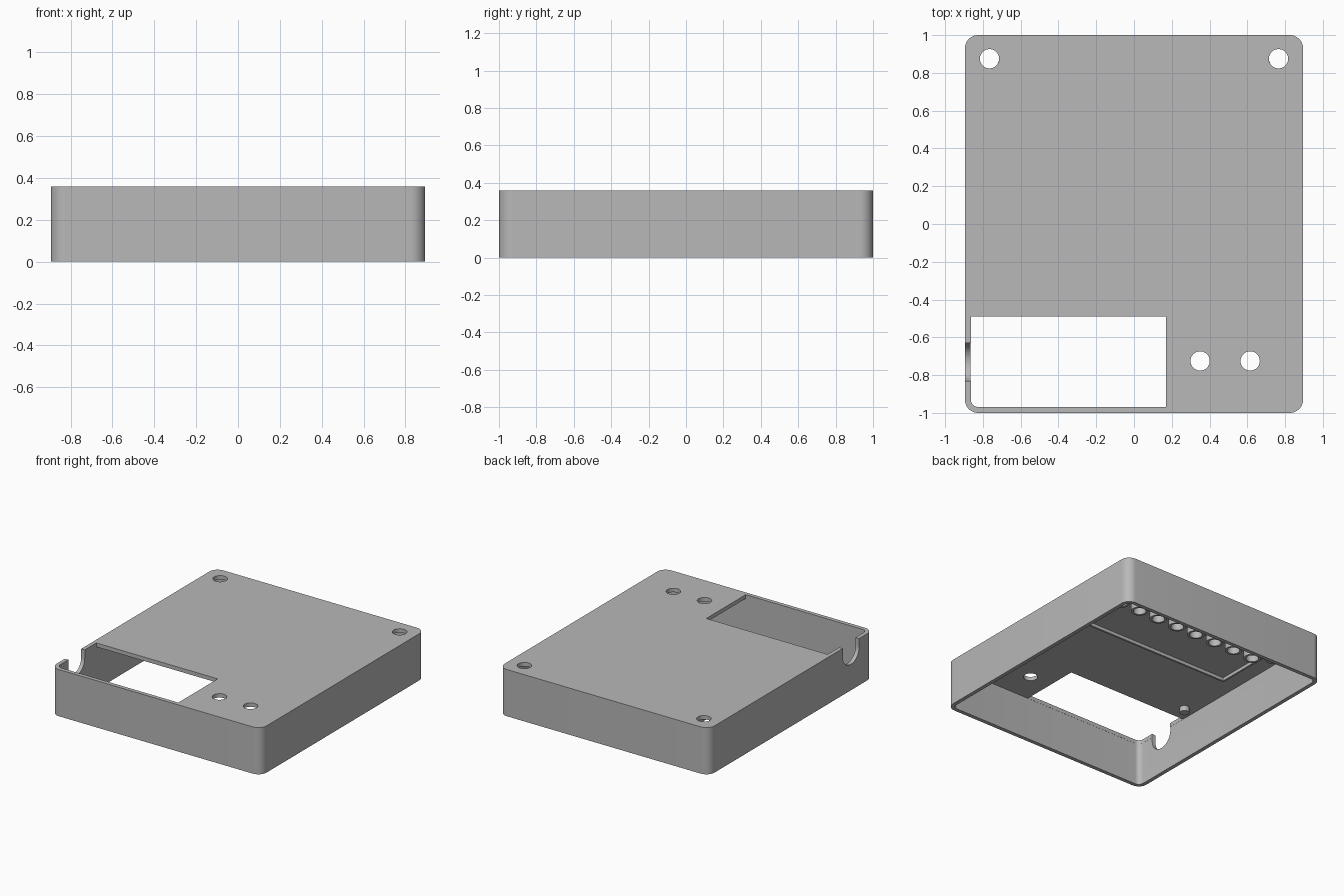
import bpy, bmesh, math

if "Cube" in bpy.data.objects:
    bpy.data.objects.remove(bpy.data.objects["Cube"], do_unlink=True)

HX, HY, H = 0.895, 1.0, 0.36      # half width, half depth, height
WALL = 0.03
CEIL = H - WALL

grey = bpy.data.materials.new("plain_grey")
grey.use_nodes = True
color = (0.48, 0.48, 0.48, 1)
grey.diffuse_color = color
grey.node_tree.nodes["Principled BSDF"].inputs["Base Color"].default_value = color


def rounded_rect(x0, x1, y0, y1, radii, steps=10):
    """Outline with one radius per corner, counter-clockwise from (x0, y0)."""
    pts = []
    corners = ((x0, y0, 1, 1), (x1, y0, -1, 1), (x1, y1, -1, -1), (x0, y1, 1, -1))
    for i, ((x, y, sx, sy), r) in enumerate(zip(corners, radii)):
        if r == 0:
            pts.append((x, y))
            continue
        for k in range(steps + 1):
            a = math.pi + (i + k / steps) * math.pi / 2
            pts.append((x + sx * r + r * math.cos(a), y + sy * r + r * math.sin(a)))
    return pts


def circle(cx, cy, r, n=40):
    return [(cx + r * math.cos(2 * math.pi * k / n),
             cy + r * math.sin(2 * math.pi * k / n)) for k in range(n)]


def prism(name, outline, lo, hi, axis="z"):
    """Extrude a 2D outline along z, or a (y, z) outline along x."""
    place = (lambda u, v, w: (u, v, w)) if axis == "z" else (lambda u, v, w: (w, u, v))
    bm = bmesh.new()
    base = bm.faces.new([bm.verts.new(place(u, v, lo)) for u, v in outline])
    new = bmesh.ops.extrude_face_region(bm, geom=[base])["geom"]
    shift = place(0, 0, hi - lo)
    bmesh.ops.translate(bm, vec=shift, verts=[g for g in new if isinstance(g, bmesh.types.BMVert)])
    bmesh.ops.recalc_face_normals(bm, faces=bm.faces)
    mesh = bpy.data.meshes.new(name)
    bm.to_mesh(mesh)
    bm.free()
    mesh.materials.append(grey)
    ob = bpy.data.objects.new(name, mesh)
    bpy.context.collection.objects.link(ob)
    return ob


def activate(ob):
    bpy.ops.object.select_all(action="DESELECT")
    ob.select_set(True)
    bpy.context.view_layer.objects.active = ob


def cut(ob, cutter):
    cutter.hide_render = True
    mod = ob.modifiers.new("cut", "BOOLEAN")
    mod.operation, mod.solver, mod.object = "DIFFERENCE", "EXACT", cutter
    activate(ob)
    bpy.ops.object.modifier_apply(modifier=mod.name)
    bpy.data.objects.remove(cutter, do_unlink=True)


def smooth(ob):
    activate(ob)
    bpy.ops.object.shade_smooth_by_angle(angle=math.radians(30))


# Case shell, open underneath
shell = prism("case_shell", rounded_rect(-HX, HX, -HY, HY, [0.07] * 4), 0, H)
ix, iy = HX - WALL, HY - WALL
cut(shell, prism("cavity", rounded_rect(-ix, ix, -iy, iy, [0.04] * 4), -0.1, CEIL))

# Window in the top, reaching the inner walls
e = 0.001
cut(shell, prism("window", rounded_rect(-ix + e, 0.17, -iy + e, -0.49, [0.04, 0, 0, 0]),
                 CEIL - 0.1, H + 0.1))

# Round holes through the top
for x, y in ((-0.765, 0.875), (0.765, 0.875), (0.35, -0.725), (0.615, -0.725)):
    cut(shell, prism("hole", circle(x, y, 0.051), CEIL - 0.1, H + 0.1))

# U-shaped cable notch in the side wall
cut(shell, prism("notch", rounded_rect(-0.83, -0.63, 0.2, H + 0.1, [0.099, 0.099, 0, 0]),
                 -HX - 0.1, -ix + 0.02, "x"))
smooth(shell)

# Row of hollow tubes under the top
for i in range(8):
    x = (i - 3.5) * 0.174
    tube = prism(f"tube_{i + 1}", circle(x, 0.58, 0.062, 32), 0.26, CEIL + 0.005)
    cut(tube, prism("bore", circle(x, 0.58, 0.045, 32), 0.2, CEIL - 0.001))
    smooth(tube)

# Thin locating frame around the tubes
frame = prism("locating_frame", rounded_rect(-0.72, 0.72, 0.13, 0.86, [0] * 4),
              CEIL - 0.025, CEIL + 0.005)
cut(frame, prism("frame_opening", rounded_rect(-0.705, 0.705, 0.145, 0.845, [0] * 4),
                 CEIL - 0.1, CEIL + 0.1))

# Small mounting pegs
for side, sx in (("right", -1), ("left", 1)):
    for end, y in (("front", -0.36), ("back", 0.6)):
        smooth(prism(f"peg_{end}_{side}", circle(sx * 0.77, y, 0.035, 24),
                     CEIL - 0.04, CEIL + 0.005))
